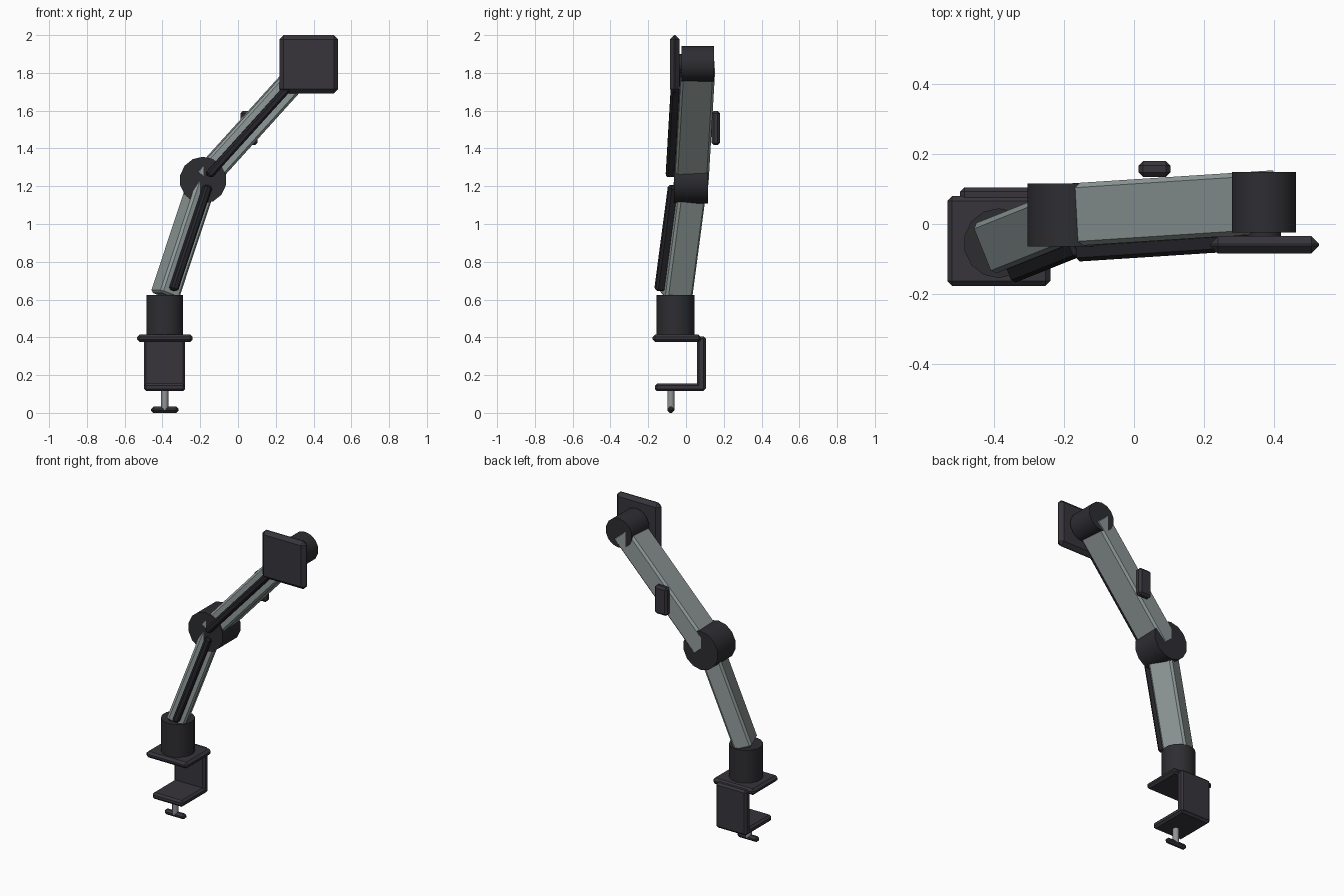
import bpy, bmesh, math
from mathutils import Vector, Matrix

if "Cube" in bpy.data.objects:
    bpy.data.objects.remove(bpy.data.objects["Cube"])


def material(name, rgb):
    m = bpy.data.materials.new(name)
    m.diffuse_color = (*rgb, 1)
    m.use_nodes = True
    m.node_tree.nodes["Principled BSDF"].inputs["Base Color"].default_value = m.diffuse_color
    return m


CHARCOAL = material("charcoal", (0.038, 0.035, 0.044))
BLACK = material("joint_black", (0.027, 0.026, 0.031))
CABLE = material("channel_black", (0.020, 0.019, 0.024))
GREY = material("arm_grey", (0.28, 0.33, 0.32))
STEEL = material("steel", (0.28, 0.29, 0.30))


def finish(name, bm, mat):
    bmesh.ops.recalc_face_normals(bm, faces=bm.faces)
    me = bpy.data.meshes.new(name)
    bm.to_mesh(me)
    bm.free()
    ob = bpy.data.objects.new(name, me)
    bpy.context.collection.objects.link(ob)
    me.materials.append(mat)
    bpy.ops.object.select_all(action='DESELECT')
    ob.select_set(True)
    bpy.context.view_layer.objects.active = ob
    bpy.ops.object.shade_smooth_by_angle(angle=math.radians(35))
    return ob


def chamfered(size, bevel):
    bm = bmesh.new()
    bmesh.ops.create_cube(bm, size=1)
    bmesh.ops.scale(bm, vec=size, verts=bm.verts)
    bmesh.ops.bevel(bm, geom=bm.edges[:], offset=bevel, segments=1,
                    profile=0.5, affect='EDGES')
    return bm


def box(name, lo, hi, bevel, mat):
    lo, hi = Vector(lo), Vector(hi)
    bm = chamfered(hi - lo, bevel)
    bmesh.ops.translate(bm, vec=(lo + hi) / 2, verts=bm.verts)
    return finish(name, bm, mat)


def cylinder(name, centre, radius, length, mat, along_y=False, sides=14):
    bm = bmesh.new()
    rot = Matrix.Rotation(math.radians(90), 4, 'X') if along_y else Matrix()
    bmesh.ops.create_cone(bm, cap_ends=True, segments=sides, radius1=radius,
                          radius2=radius, depth=length,
                          matrix=Matrix.Translation(centre) @ rot)
    return finish(name, bm, mat)


def arm(name, start, end, width, height):
    """Box beam between two joints, with a cable channel on its front."""
    start, end = Vector(start), Vector(end)
    d = (end - start).normalized()
    side = d.cross(Vector((0, 0, 1))).normalized()   # points to the front
    up = side.cross(d)
    length = (end - start).length
    frame = Matrix((side, up, d)).transposed().to_4x4()

    def place(part, size, offset, bevel, mat):
        bm = chamfered(size, bevel)
        at = (start + end) / 2 + side * offset
        bmesh.ops.transform(bm, matrix=Matrix.Translation(at) @ frame, verts=bm.verts)
        finish(part, bm, mat)

    place(name + "_beam", (width, height, length), 0, 0.013, GREY)
    place(name + "_cable_channel", (0.055, 0.042, length - 0.06),
          width / 2 + 0.0175, 0.011, CABLE)


# desk clamp
box("clamp_top_plate", (-0.535, -0.177, 0.375), (-0.24, 0.08, 0.415), 0.014, CHARCOAL)
box("clamp_back_plate", (-0.498, 0.057, 0.118), (-0.28, 0.105, 0.405), 0.012, CHARCOAL)
box("clamp_lower_jaw", (-0.498, -0.165, 0.115), (-0.28, 0.103, 0.156), 0.012, CHARCOAL)
cylinder("clamp_screw", (-0.388, -0.08, 0.075), 0.019, 0.12, STEEL, sides=12)
box("screw_handle", (-0.46, -0.098, 0), (-0.315, -0.062, 0.033), 0.012, CHARCOAL)

# joints
base, elbow, head = (-0.388, -0.055, 0.62), (-0.185, 0.026, 1.232), (0.373, 0.062, 1.849)
cylinder("base_post", (-0.388, -0.055, 0.515), 0.1, 0.22, BLACK)
cylinder("elbow_joint", elbow, 0.124, 0.18, BLACK, along_y=True)
cylinder("head_joint", head, 0.094, 0.174, BLACK, along_y=True)

# arms
arm("lower_arm", base, elbow, 0.155, 0.115)
arm("upper_arm", elbow, head, 0.18, 0.13)

# cable clip on the back of the upper arm
box("cable_clip", (0.013, 0.135, 1.417), (0.104, 0.18, 1.598), 0.013, CHARCOAL)

# screen mount
cylinder("mount_pivot", (0.373, -0.04, 1.849), 0.05, 0.05, BLACK, along_y=True)
box("mount_plate", (0.219, -0.085, 1.692), (0.53, -0.035, 2.0), 0.022, CHARCOAL)
